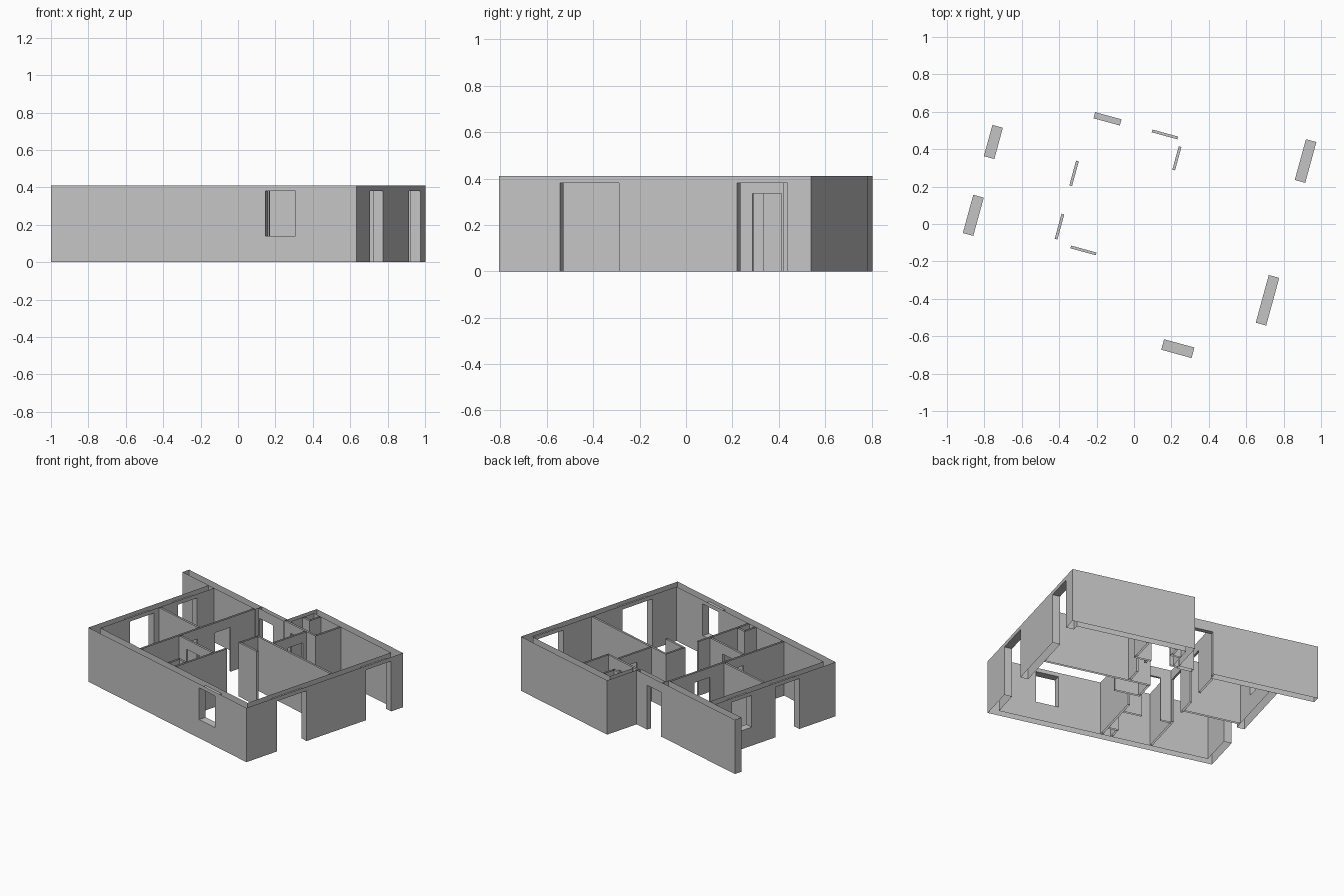
import bpy, math
from mathutils import Matrix

cube = bpy.data.objects.get("Cube")
if cube:
    bpy.data.objects.remove(cube, do_unlink=True)

HEIGHT = 0.41
DOOR = 0.335       # interior door head
HEAD = 0.38        # exterior opening head
SILL = 0.14
OUTER = 0.058      # outer wall thickness
THIN = 0.015       # partition thickness
TURN = Matrix.Rotation(math.radians(-15.3), 4, 'Z')

mat = bpy.data.materials.new("plaster grey")
mat.use_nodes = True
grey = (0.55, 0.55, 0.55, 1)
mat.diffuse_color = grey
mat.node_tree.nodes["Principled BSDF"].inputs["Base Color"].default_value = grey


def wall(name, axis, near, far, start, end, openings=(), miter=(0, 0), caps=(False, False)):
    """Hollow wall, open above and below; near is the face with full length,
    far is the face shortened by the miters. Openings are (from, to, bottom, top)."""
    verts, faces = [], []

    def quad(points):
        base = len(verts)
        for along, across, z in points:
            verts.append((along, across, z) if axis == 'U' else (across, along, z))
        faces.append(tuple(range(base, base + 4)))

    # Reverse the winding where needed so that faces point outwards
    flip = (far < near) != (axis == 'V')

    def face(points):
        quad(points[::-1] if flip else points)

    def side(across, a, b, low, high, outward):
        pts = [(a, across, low), (b, across, low), (b, across, high), (a, across, high)]
        face(pts if outward else pts[::-1])

    def end_cap(s, low, high, forward):
        pts = [(s, near, low), (s, far, low), (s, far, high), (s, near, high)]
        face(pts if forward else pts[::-1])

    def level(a, b, z, up):
        pts = [(a, near, z), (b, near, z), (b, far, z), (a, far, z)]
        face(pts if up else pts[::-1])

    # Both wall faces, split around the openings
    for across, a, b, outward in ((near, start, end, True),
                                  (far, start + miter[0], end - miter[1], False)):
        cursor = a
        for o0, o1, low, high in openings:
            side(across, cursor, o0, 0, HEIGHT, outward)
            side(across, o0, o1, high, HEIGHT, outward)
            if low > 0:
                side(across, o0, o1, 0, low, outward)
            cursor = o1
        side(across, cursor, b, 0, HEIGHT, outward)
    # Jambs, heads and sills
    for o0, o1, low, high in openings:
        end_cap(o0, low, high, True)
        end_cap(o1, low, high, False)
        level(o0, o1, high, False)
        if low > 0:
            level(o0, o1, low, True)
    if caps[0]:
        end_cap(start, 0, HEIGHT, False)
    if caps[1]:
        end_cap(end, 0, HEIGHT, True)

    mesh = bpy.data.meshes.new(name)
    mesh.from_pydata(verts, [], faces)
    mesh.transform(TURN)
    mesh.materials.append(mat)
    obj = bpy.data.objects.new(name, mesh)
    bpy.context.collection.objects.link(obj)


def partition(name, axis, at, start, end, openings=(), caps=(False, False)):
    wall(name, axis, at, at + THIN, start, end, openings, (0, 0), caps)


# Outer shell
wall("front_wall", 'U', -0.61, -0.61 + OUTER, -0.87, 0.825,
     [(0.318, 0.486, SILL, HEAD)], (OUTER, OUTER))
wall("left_end_wall", 'V', -0.87, -0.87 + OUTER, -0.61, 0.46,
     [(-0.288, -0.076, 0, HEAD), (0.138, 0.311, SILL, HEAD)], (OUTER, 0))
wall("right_end_wall", 'V', 0.825, 0.825 - OUTER, -0.61, 0.785,
     [(-0.337, -0.073, 0, HEAD), (0.454, 0.68, 0, HEAD)], (OUTER, OUTER))
wall("back_wall", 'U', 0.785, 0.785 - OUTER, -0.1, 0.825, (), (0.04, OUTER))
wall("back_block_side", 'V', -0.1, -0.06, 0.52, 0.785, (), (0, OUTER))
wall("long_wing_wall", 'U', 0.52, 0.52 - OUTER, -1.15, -0.37, (), (0, 0), (True, True))
wall("entrance_wall", 'U', 0.522, 0.488, -0.37, -0.1, [(-0.358, -0.212, 0, DOOR)])

# Bedrooms
partition("bedroom_spine", 'V', -0.388, -0.552, 0.46,
          [(-0.188, -0.049, 0, DOOR), (0.107, 0.245, 0, DOOR)])
partition("bedroom_divider", 'U', -0.03, -0.812, -0.388)

# Front bathroom
partition("bathroom_door_wall", 'U', -0.215, -0.373, -0.015, [(-0.294, -0.153, 0, DOOR)])
partition("bathroom_side_wall", 'V', -0.015, -0.552, -0.1, (), (False, True))
partition("bathroom_duct_side", 'V', -0.09, -0.552, -0.46, (), (False, True))
partition("bathroom_duct_front", 'U', -0.46, -0.09, -0.015, (), (True, False))

# Central cupboard, open on one side
partition("cupboard_back", 'V', -0.03, 0.045, 0.19)
partition("cupboard_arm", 'U', 0.03, -0.03, 0.165, (), (True, True))

# Living room and rear rooms
partition("living_divider", 'U', 0.19, -0.03, 0.767, (), (True, False))
partition("rear_room_door_wall", 'V', 0.121, 0.205, 0.498, [(0.334, 0.464, 0, DOOR)])
partition("rear_bath_door_wall", 'U', 0.498, -0.1, 0.23,
          [(-0.038, 0.104, 0, DOOR)], (True, True))
partition("rear_bath_side_wall", 'V', 0.215, 0.513, 0.727)
partition("rear_duct_side", 'V', 0.0, 0.64, 0.727)
partition("rear_duct_front", 'U', 0.625, -0.06, 0.015, (), (False, True))
